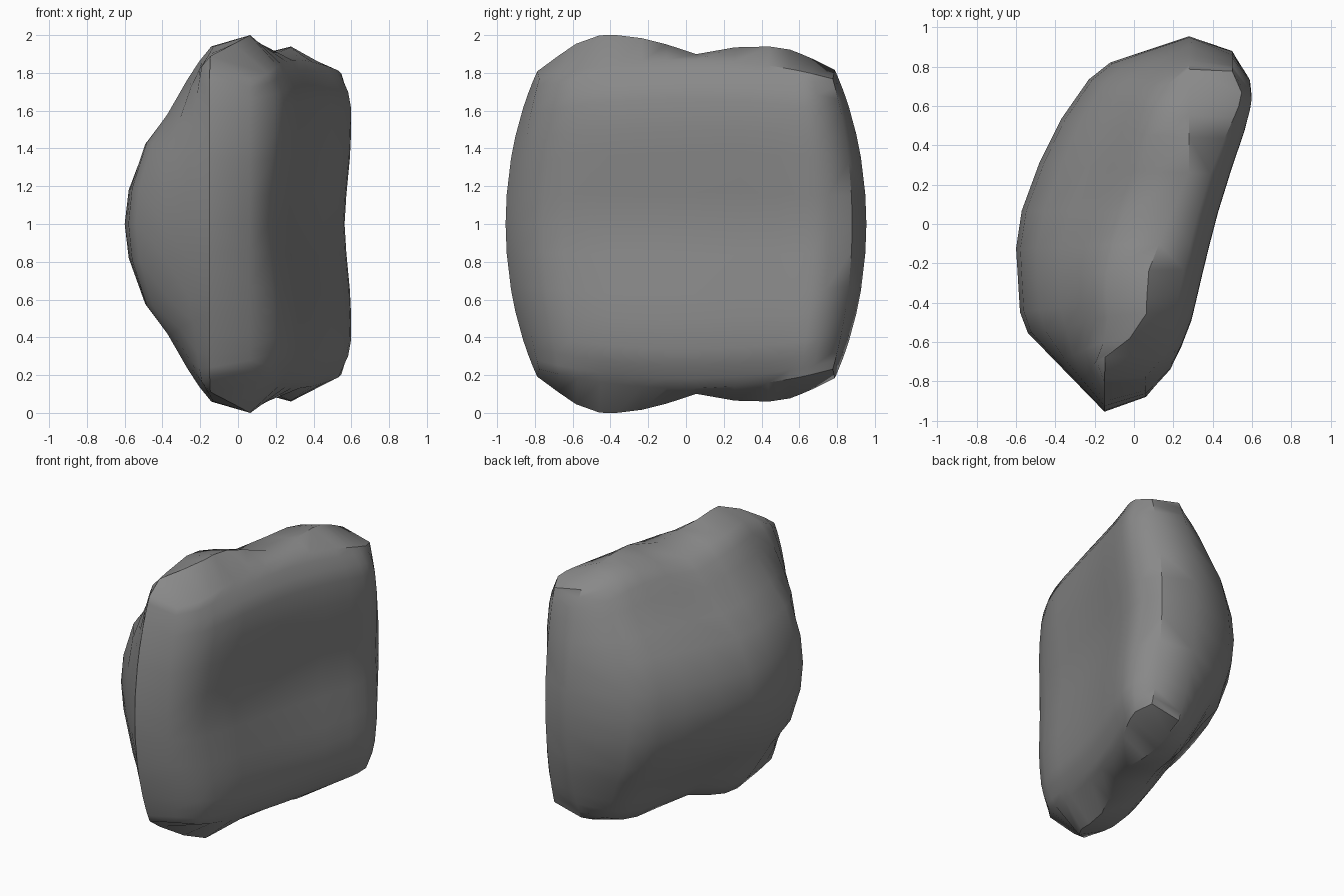
import bpy, bmesh, math

if "Cube" in bpy.data.objects:
    bpy.data.objects.remove(bpy.data.objects["Cube"])


def curve(points, t):
    """Piecewise linear profile."""
    if t <= points[0][0]:
        return points[0][1]
    for (a, p), (b, q) in zip(points, points[1:]):
        if t <= b:
            return p + (q - p) * (t - a) / (b - a)
    return points[-1][1]


# Profiles across the depth (u) and height (v) of the rock
RIDGE_X = [(-0.68, -0.15), (-0.52, 0.06), (-0.25, 0.07), (0.06, 0.19), (0.26, 0.28)]
RIDGE_Z = [(-1, 0.98), (-0.66, 1.072), (-0.4, 1.025), (0.07, 0.9),
           (0.37, 0.96), (0.66, 1.007), (1, 0.99)]
DOME_X = [(-1, -0.15), (-0.58, -0.54), (-0.47, -0.58), (-0.13, -0.6),
          (0.08, -0.57), (0.33, -0.48), (0.56, -0.37), (0.77, -0.23),
          (0.85, -0.15), (1, 0.28)]
DOME_V = [(0, 1), (0.19, 0.97), (0.43, 0.85), (0.58, 0.68), (0.76, 0.52),
          (0.86, 0.42), (0.94, 0.32), (1, 0)]
FACE_U = [(-1, 0.06), (-0.87, 0.18), (-0.62, 0.28), (-0.28, 0.35), (0, 0.41),
          (0.23, 0.47), (0.6, 0.58), (0.73, 0.6), (0.85, 0.59), (1, 0.5)]
FACE_EDGE = [(0, 0.05), (0.2, 0.035), (0.5, 0), (0.75, 0), (0.86, 0.025), (1, 0.1)]

US = [-1, -0.86, -0.74, -0.58, -0.47, -0.3, -0.13, 0.07, 0.33, 0.56,
      0.7, 0.77, 0.86, 1]
HALF = [0.19, 0.43, 0.58, 0.76, 0.86, 0.94, 1]
VS = [-v for v in reversed(HALF)] + [0] + HALF


def squircle(u, v, c):
    """Map a square to a rounded square."""
    return u * math.sqrt(1 - c * v * v), v * math.sqrt(1 - c * u * u)


def domed_side(u, v):
    y, z = squircle(u, v, 0.32)
    y *= 0.955
    w = curve(DOME_V, abs(v))
    x = curve(RIDGE_X, y) * (1 - w) + curve(DOME_X, u) * w
    return x, y, 1 + z * curve(RIDGE_Z, u)


def flat_side(u, v):
    y, z = squircle(u, v, 0.22)
    t = y + (u - y) * u ** 4
    x = curve(FACE_U, t) - curve(FACE_EDGE, abs(v)) * (1 - u ** 4)
    return x, y * 0.88, 1 + z * 0.87


bm = bmesh.new()
nu, nv = len(US), len(VS)
border = ([(i, 0) for i in range(nu - 1)] + [(nu - 1, j) for j in range(nv - 1)]
          + [(i, nv - 1) for i in range(nu - 1, 0, -1)]
          + [(0, j) for j in range(nv - 1, 0, -1)])

# Domed and flat sides
grids = []
for side in (domed_side, flat_side):
    g = [[bm.verts.new(side(u, v)) for v in VS] for u in US]
    for i in range(nu - 1):
        for j in range(nv - 1):
            bm.faces.new((g[i][j], g[i + 1][j], g[i + 1][j + 1], g[i][j + 1]))
    grids.append(g)

# Rim band joining both sides
left, right = grids
for (a, b), (c, d) in zip(border, border[1:] + border[:1]):
    bm.faces.new((left[a][b], left[c][d], right[c][d], right[a][b]))
bmesh.ops.recalc_face_normals(bm, faces=bm.faces)

mesh = bpy.data.meshes.new("boulder")
bm.to_mesh(mesh)
bm.free()
boulder = bpy.data.objects.new("boulder", mesh)
bpy.context.collection.objects.link(boulder)

# Stone colour
stone = bpy.data.materials.new("grey_stone")
stone.diffuse_color = (0.25, 0.25, 0.25, 1)
stone.use_nodes = True
stone.node_tree.nodes["Principled BSDF"].inputs["Base Color"].default_value = stone.diffuse_color
mesh.materials.append(stone)

bpy.context.view_layer.objects.active = boulder
boulder.select_set(True)
bpy.ops.object.shade_smooth_by_angle(angle=math.radians(40))
